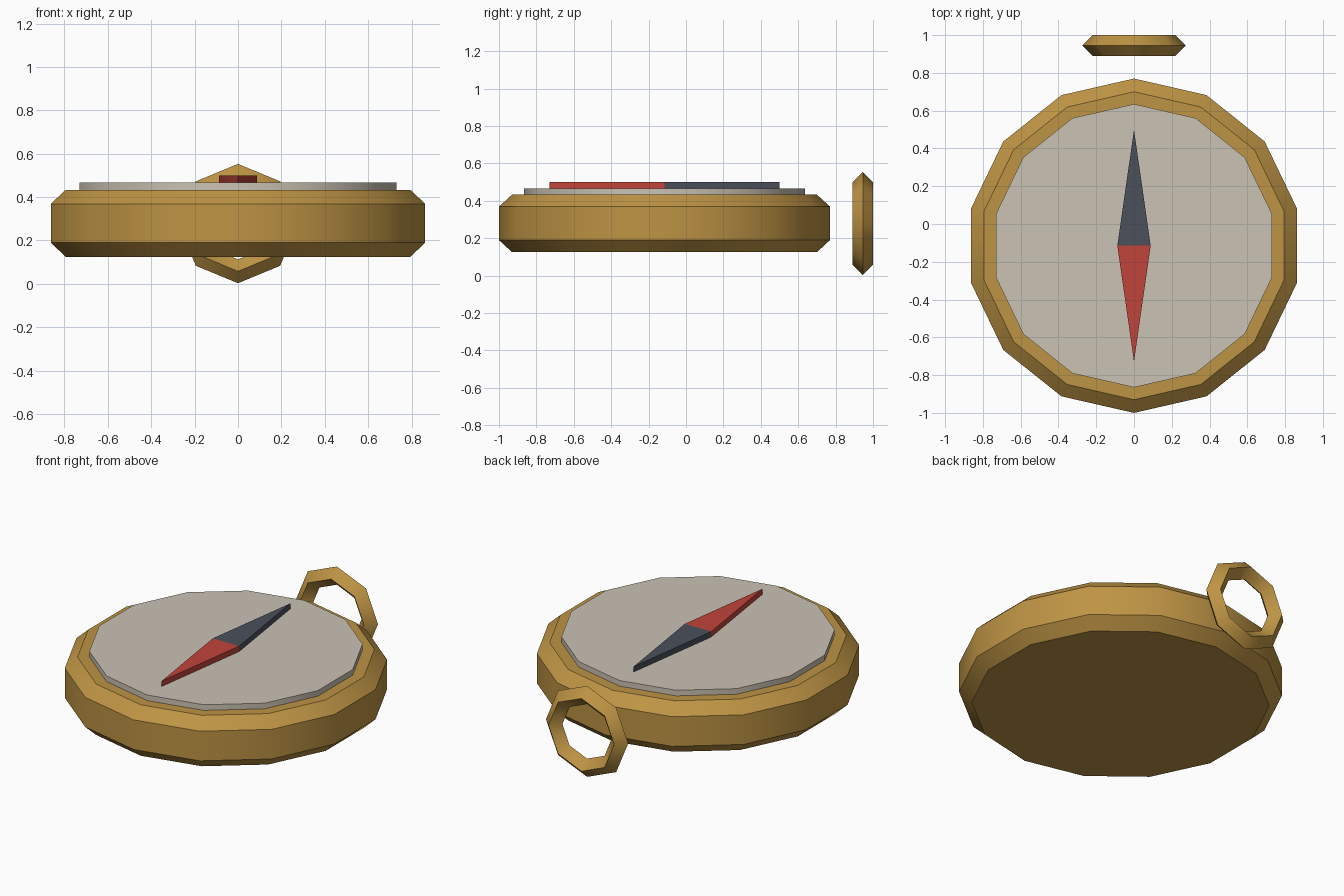
import bpy, bmesh
from math import sin, cos, pi, radians

if "Cube" in bpy.data.objects:
    bpy.data.objects.remove(bpy.data.objects["Cube"], do_unlink=True)

CENTRE_Y = -0.115
SIDES = 14


def material(name, rgb):
    m = bpy.data.materials.new(name)
    m.use_nodes = True
    colour = (*rgb, 1)
    m.diffuse_color = colour
    bsdf = next(n for n in m.node_tree.nodes if n.type == "BSDF_PRINCIPLED")
    bsdf.inputs["Base Color"].default_value = colour
    return m


brass = material("brass", (0.515, 0.296, 0.058))
cream = material("dial_cream", (0.597, 0.539, 0.456))
red = material("needle_red", (0.527, 0.058, 0.042))
slate = material("needle_slate", (0.069, 0.08, 0.102))


def smooth(obj):
    bpy.ops.object.select_all(action="DESELECT")
    obj.select_set(True)
    bpy.context.view_layer.objects.active = obj
    bpy.ops.object.shade_smooth_by_angle(angle=radians(40))


def finish(name, bm, mats):
    bmesh.ops.recalc_face_normals(bm, faces=bm.faces[:])
    mesh = bpy.data.meshes.new(name)
    bm.to_mesh(mesh)
    bm.free()
    for m in mats:
        mesh.materials.append(m)
    obj = bpy.data.objects.new(name, mesh)
    obj.location.y = CENTRE_Y
    bpy.context.collection.objects.link(obj)
    smooth(obj)
    return obj


def turned(name, profile, mat):
    """Capped solid of revolution from (radius, height) points."""
    bm = bmesh.new()
    rings = []
    for r, z in profile:
        angles = [2 * pi * i / SIDES for i in range(SIDES)]
        rings.append([bm.verts.new((r * sin(a), r * cos(a), z)) for a in angles])
    for low, high in zip(rings, rings[1:]):
        for i in range(SIDES):
            j = (i + 1) % SIDES
            bm.faces.new((low[i], low[j], high[j], high[i]))
    bm.faces.new(rings[0])
    bm.faces.new(rings[-1])
    return finish(name, bm, [mat])


# Chamfered case and raised dial
turned("case", [(0.815, 0.125), (0.885, 0.19), (0.885, 0.369), (0.815, 0.433)], brass)
turned("dial", [(0.75, 0.42), (0.75, 0.467)], cream)

# Kite-shaped needle, split across the middle into two colours
bm = bmesh.new()
left, right, back, front = [
    [bm.verts.new((x, y, z)) for z in (0.46, 0.5)]
    for x, y in ((0.088, 0), (-0.088, 0), (0, 0.615), (0, -0.615))]
for tip in (back, front):
    for k in (0, 1):
        bm.faces.new((left[k], right[k], tip[k]))
    for side in (left, right):
        bm.faces.new((side[0], tip[0], tip[1], side[1]))
for f in bm.faces:
    f.material_index = 0 if f.calc_center_median().y < 0 else 1
finish("needle", bm, [red, slate])

# Hanging ring behind the case
bpy.ops.mesh.primitive_torus_add(
    major_segments=8, minor_segments=4, major_radius=0.22, minor_radius=0.055,
    location=(0, 0.945, 0.278), rotation=(pi / 2, 0, 0))
ring = bpy.context.object
ring.name = "hanging_ring"
ring.data.materials.append(brass)
smooth(ring)
